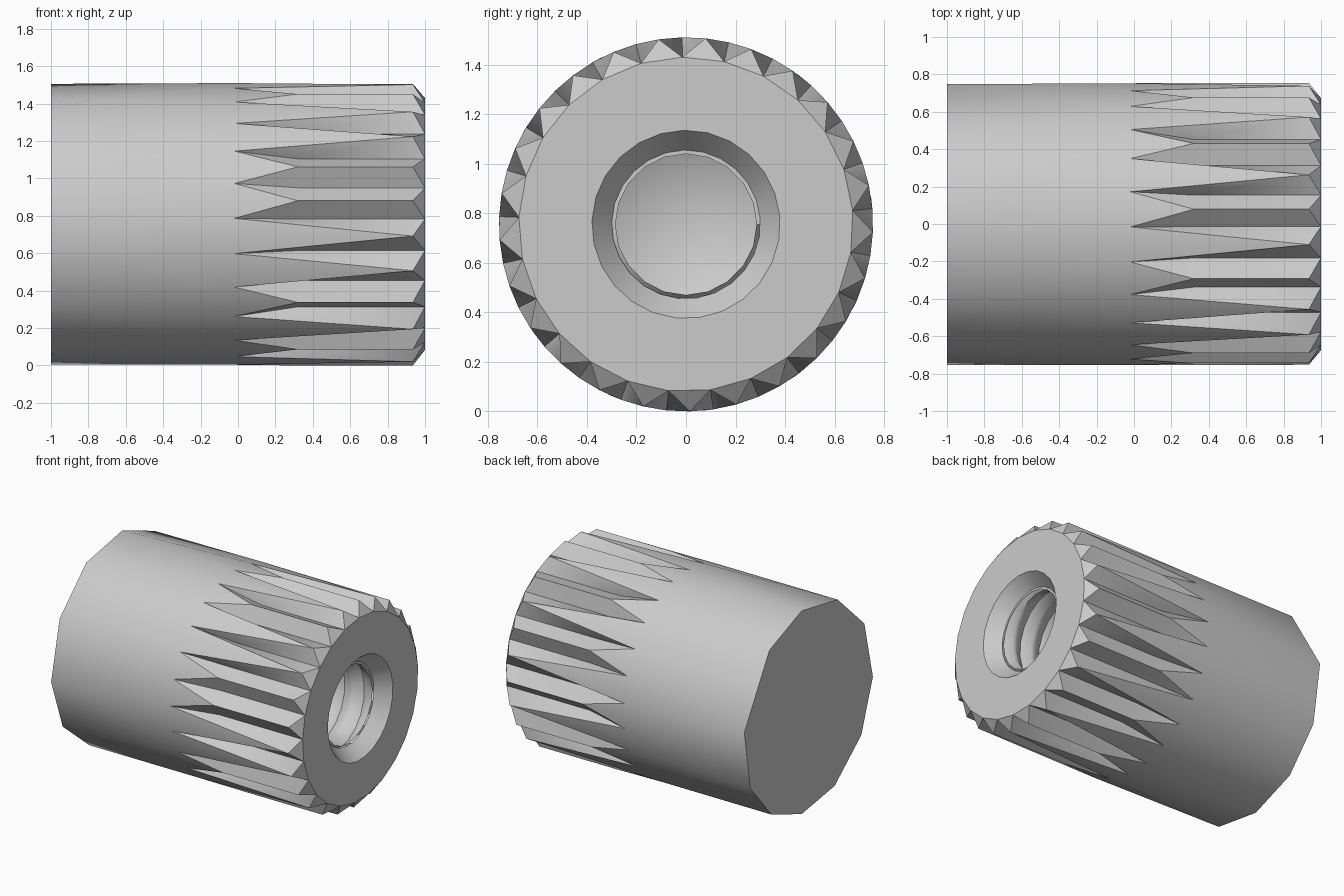
import bpy, bmesh, math

cube = bpy.data.objects.get("Cube")
if cube:
    bpy.data.objects.remove(cube)

R, AXIS_Z = 0.755, 0.755        # outer radius and axis height
TEETH, STEP = 25, 360 / 25
FLOOR_R = 0.675                 # groove floor radius
FACE_X, CHAMFER_X = 1.0, 0.935
BORE_R, MINOR_R, ROOT_R = 0.38, 0.285, 0.325

metal = bpy.data.materials.new("grey metal")
metal.use_nodes = True
GREY = (0.6, 0.6, 0.6, 1)
metal.diffuse_color = GREY
metal.node_tree.nodes["Principled BSDF"].inputs["Base Color"].default_value = GREY


def point(bm, x, r, deg):
    a = math.radians(deg)
    return bm.verts.new((x, r * math.cos(a), AXIS_Z + r * math.sin(a)))


def ring(bm, x, r, offset=0.0):
    return [point(bm, x, r, 84 + STEP * (i + offset)) for i in range(TEETH)]


def bridge(bm, a, b):
    for i in range(TEETH):
        j = (i + 1) % TEETH
        bm.faces.new((a[i], a[j], b[j], b[i]))


def finish(bm, name):
    mesh = bpy.data.meshes.new(name)
    bm.to_mesh(mesh)
    bm.free()
    mesh.materials.append(metal)
    obj = bpy.data.objects.new(name, mesh)
    bpy.context.collection.objects.link(obj)
    bpy.ops.object.select_all(action="DESELECT")
    obj.select_set(True)
    bpy.context.view_layer.objects.active = obj
    bpy.ops.object.shade_smooth_by_angle(angle=math.radians(35))
    return obj


# Plain shank: coarse polygon end blending into the ring of groove tips
bm = bmesh.new()
end_angles = (8, 53, 84, 117, 150, 184, 215, 246, 276, 305, 334)
end = [point(bm, -1, R, a) for a in end_angles]
tips = ring(bm, -0.02, R, 0.5)
bmesh.ops.convex_hull(bm, input=end + tips)
inner_cap = [f for f in bm.faces if all(v.co.x > -0.1 for v in f.verts)]
bmesh.ops.delete(bm, geom=inner_cap, context="FACES")

# Splines: sharp crests, some starting early and some only at the chamfer
short_crests = {0, 2, 5, 6, 9, 11, 13, 15, 17, 19, 21, 23}
crest_end = ring(bm, CHAMFER_X, R)
crest_start = [point(bm, 0.32, R, 84 + STEP * i) if i in short_crests else crest_end[i]
               for i in range(TEETH)]
floor_start = ring(bm, 0.32, FLOOR_R, 0.5)
floor_end = ring(bm, FACE_X, FLOOR_R, 0.5)
for i in range(TEETH):
    h = i - 1
    bm.faces.new((tips[h], tips[i], crest_start[i]))            # land
    bm.faces.new((crest_end[i], floor_end[h], floor_end[i]))    # end chamfer
    for g in (h, i):                                            # groove walls
        bm.faces.new((tips[g], crest_start[i], floor_start[g]))
        wall = [crest_start[i], crest_end[i], floor_end[g], floor_start[g]]
        bm.faces.new(list(dict.fromkeys(wall)))

# End face and countersink
mouth = ring(bm, FACE_X, BORE_R, 0.5)
throat = ring(bm, 0.9, MINOR_R + 0.015, 0.5)
bridge(bm, floor_end, mouth)
bridge(bm, mouth, throat)
bmesh.ops.recalc_face_normals(bm, faces=bm.faces)
finish(bm, "splined_body")

# Threaded bore: a helical ridge and root, clipped flat at both ends
bm = bmesh.new()
TOP, BOTTOM, PITCH, SIDES = 0.9, -0.5, 0.16, 20
count = int((TOP - BOTTOM) / PITCH + 3) * SIDES


def helix(r, shift):
    return [point(bm, min(TOP, max(BOTTOM, TOP + PITCH * (1 + shift - n / SIDES))),
                  r, n * 360 / SIDES) for n in range(count)]


ridge_a, ridge_b = helix(MINOR_R, 0), helix(MINOR_R, -0.2)
root = helix(ROOT_R, -0.6)
for n in range(count - SIDES - 1):
    for a, b, k in ((ridge_a, ridge_b, n), (ridge_b, root, n), (root, ridge_a, n + SIDES)):
        m = n + 1
        bm.faces.new((a[n], a[m], b[k + 1], b[k]))
bmesh.ops.remove_doubles(bm, verts=bm.verts, dist=0.0005)

# Drill point at the bottom of the bore
apex = point(bm, BOTTOM - 0.17, 0, 0)
rim = [point(bm, BOTTOM, ROOT_R, n * 36) for n in range(10)]
for n in range(10):
    bm.faces.new((rim[n], rim[(n + 1) % 10], apex))

# Turn every bore face towards the axis
bm.normal_update()
for f in bm.faces:
    c = f.calc_center_median()
    if f.normal.y * c.y + f.normal.z * (c.z - AXIS_Z) > 0:
        f.normal_flip()
finish(bm, "threaded_bore")
